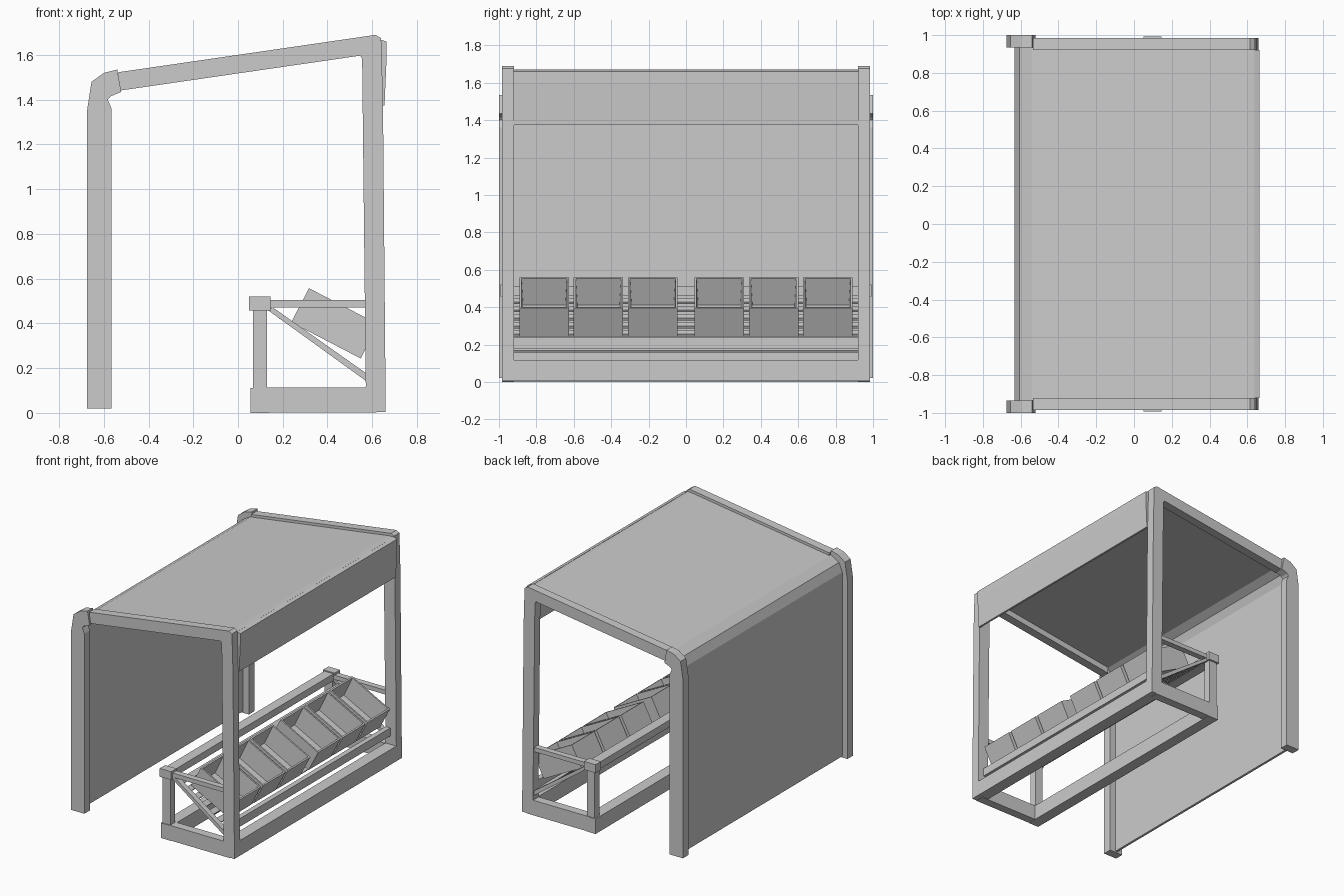
import bpy, bmesh, math
from mathutils import Matrix, Vector

cube = bpy.data.objects.get("Cube")
if cube:
    bpy.data.objects.remove(cube, do_unlink=True)

grey = bpy.data.materials.new("plain grey")
grey.use_nodes = True
COLOUR = (0.6, 0.6, 0.6, 1)
grey.diffuse_color = COLOUR
grey.node_tree.nodes["Principled BSDF"].inputs["Base Color"].default_value = COLOUR


def finish(name, bm):
    bmesh.ops.recalc_face_normals(bm, faces=bm.faces)
    mesh = bpy.data.meshes.new(name)
    bm.to_mesh(mesh)
    bm.free()
    mesh.materials.append(grey)
    obj = bpy.data.objects.new(name, mesh)
    bpy.context.collection.objects.link(obj)
    return obj


def extrude(name, pts, y0, y1):
    """Closed x-z outline extruded along y."""
    bm = bmesh.new()
    face = bm.faces.new([bm.verts.new((x, y0, z)) for x, z in pts])
    out = bmesh.ops.extrude_face_region(bm, geom=[face])
    moved = [v for v in out["geom"] if isinstance(v, bmesh.types.BMVert)]
    bmesh.ops.translate(bm, verts=moved, vec=(0, y1 - y0, 0))
    return finish(name, bm)


def box(name, x0, x1, y0, y1, z0, z1):
    return extrude(name, [(x0, z0), (x1, z0), (x1, z1), (x0, z1)], y0, y1)


def pair(name, pts, inner, outer):
    """The same outline at the front and the back end."""
    extrude("front_" + name, pts, -outer, -inner)
    extrude("back_" + name, pts, inner, outer)


def rect(x0, x1, z0, z1):
    return [(x0, z0), (x1, z0), (x1, z1), (x0, z1)]


# End frames: bent wall post, then roof beam with display-side post
pair("wall_post", [(-.675, .02), (-.675, 1.35), (-.655, 1.48), (-.6, 1.52), (-.54, 1.535),
                   (-.522, 1.435), (-.57, 1.415), (-.582, 1.4), (-.565, 1.36), (-.565, .02)], .935, 1)
pair("roof_frame", [(-.535, 1.44), (-.535, 1.523), (.615, 1.69), (.64, 1.675), (.648, 1.4),
                    (.66, .06), (.572, .06), (.555, 1.585), (.545, 1.597)], .92, .985)

# Bent sheet forming wall and roof
extrude("wall_and_roof_sheet", [(-.633, .03), (-.633, 1.4), (-.605, 1.465), (-.54, 1.503),
                                (.6, 1.668), (.64, 1.668), (.64, 1.65), (.6, 1.65),
                                (-.535, 1.485), (-.592, 1.453), (-.615, 1.395), (-.615, .03)], -.937, .937)
extrude("canopy_flap", [(.632, 1.67), (.665, 1.66), (.665, 1.6), (.655, 1.375), (.64, 1.375)], -.922, .922)

# Base frame
box("base_inner_beam", .055, .14, -.985, .985, 0, .112)
box("base_outer_beam", .57, .66, -.985, .985, .005, .118)
pair("base_end_beam", rect(.1, .62, .002, .114), .92, .985)

# Display stand
pair("stand_post", rect(.066, .13, .1, .47), .925, .98)
pair("stand_cap", rect(.05, .145, .458, .52), .93, .993)
box("stand_top_rail", .06, .135, -.95, .95, .46, .512)
pair("stand_side_bar", rect(.13, .58, .472, .504), .93, .975)
pair("stand_brace", [(.13, .462), (.155, .472), (.59, .165), (.59, .13)], .93, .97)
box("stand_lip_rail", .572, .61, -.925, .925, .18, .24)

# Slats spanning the braces
SLATS = 7
for i in range(SLATS):
    t = (i + .5) / SLATS
    x, z = .15 + .42 * t, .462 - .3 * t
    extrude(f"slat_{i + 1}", [(x - .018, z - .002), (x + .014, z - .025),
                              (x + .021, z - .014), (x - .011, z + .009)], -.94, .94)

# Open crates tilted toward the display side
LENGTH, HEIGHT, WIDTH, WALL = .35, .172, .265, .016
TILT = Matrix.Translation((.238, 0, .405)) @ Matrix.Rotation(math.radians(27.5), 4, 'Y')


def crate(name, y):
    bm = bmesh.new()
    centre = Vector((LENGTH / 2, 0, HEIGHT / 2))
    bmesh.ops.create_cube(bm, size=1, matrix=Matrix.Translation(centre)
                          @ Matrix.Diagonal((LENGTH, WIDTH, HEIGHT, 1)))
    top = max(bm.faces, key=lambda f: f.calc_center_median().z)
    bmesh.ops.inset_region(bm, faces=[top], thickness=WALL)
    # Sink the opening, narrowing slightly to the floor
    floor = bmesh.ops.extrude_discrete_faces(bm, faces=[top])["faces"][0]
    bmesh.ops.translate(bm, verts=floor.verts, vec=(0, 0, WALL - HEIGHT))
    mid = floor.calc_center_median()
    bmesh.ops.scale(bm, verts=floor.verts, vec=(.95, .93, 1), space=Matrix.Translation(-mid))
    bmesh.ops.transform(bm, matrix=Matrix.Translation((0, y, 0)) @ TILT, verts=bm.verts)
    finish(name, bm)


for i, y in enumerate((.178, .468, .758)):
    crate(f"front_crate_{i + 1}", -y)
    crate(f"back_crate_{i + 1}", y)
